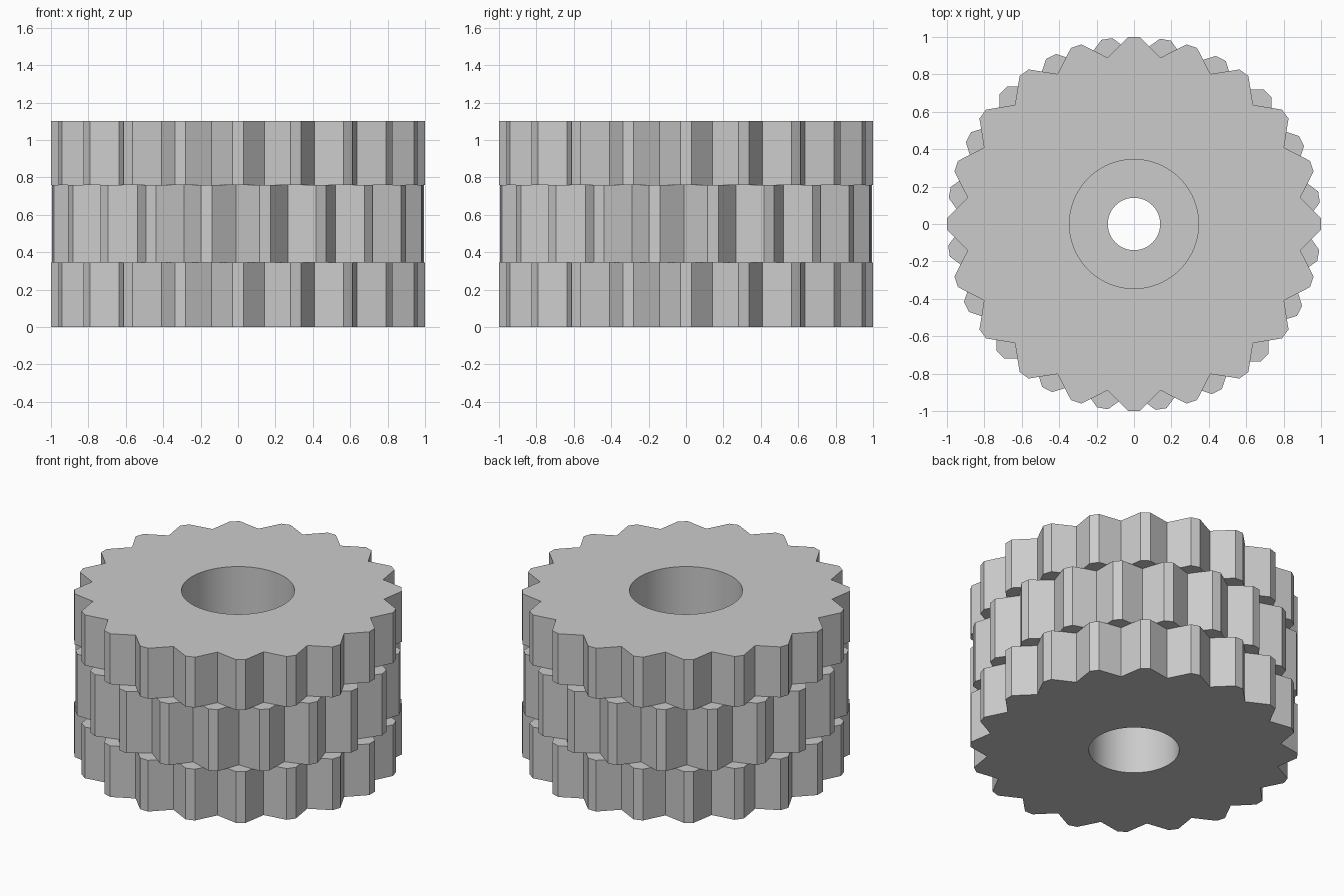
import bpy
import bmesh
from math import sin, cos, radians, pi

TEETH = 20
PITCH = 360 / TEETH
TIP_HALF = 1.7       # half width of the tooth tip, degrees
R_TIP, R_VALLEY = 1.0, 0.9
BORE_SIDES = 96

cube = bpy.data.objects.get("Cube")
if cube:
    bpy.data.objects.remove(cube, do_unlink=True)

grey = bpy.data.materials.new("plain_grey")
grey.use_nodes = True
colour = (0.6, 0.6, 0.6, 1)
grey.diffuse_color = colour
grey.node_tree.nodes["Principled BSDF"].inputs["Base Color"].default_value = colour


def tooth_outline(phase):
    """Outline of the gear: flat tip, then a pointed valley, per tooth."""
    points = []
    for i in range(TEETH):
        a = phase + i * PITCH
        for angle, r in ((a - TIP_HALF, R_TIP), (a + TIP_HALF, R_TIP),
                         (a + PITCH / 2, R_VALLEY)):
            t = radians(angle)
            points.append((r * cos(t), r * sin(t)))
    return points


def circle(radius):
    steps = [2 * pi * i / BORE_SIDES for i in range(BORE_SIDES)]
    return [(radius * cos(t), radius * sin(t)) for t in steps]


def make_gear(name, z0, z1, phase, bore):
    """Toothed ring with a round bore, closed by flat top and bottom faces."""
    bm = bmesh.new()
    caps = {z0: [], z1: []}
    for outline in (tooth_outline(phase), circle(bore)):
        rings = {z: [bm.verts.new((x, y, z)) for x, y in outline] for z in (z0, z1)}
        low, high = rings[z0], rings[z1]
        for i in range(len(outline)):
            j = (i + 1) % len(outline)
            bm.faces.new((low[i], low[j], high[j], high[i]))
        for z, ring in rings.items():
            caps[z] += [bm.edges.get((ring[i - 1], ring[i])) for i in range(len(ring))]
    for z, edges in caps.items():
        bmesh.ops.triangle_fill(bm, use_beauty=True, edges=edges, normal=(0, 0, 1))
    bmesh.ops.recalc_face_normals(bm, faces=bm.faces)

    # Smooth only the bore wall
    for f in bm.faces:
        c = f.calc_center_median()
        f.smooth = abs(f.normal.z) < 0.5 and c.xy.length < R_VALLEY / 2
    for e in bm.edges:
        if len(e.link_faces) == 2:
            e.smooth = e.calc_face_angle() < radians(15)

    mesh = bpy.data.meshes.new(name)
    bm.to_mesh(mesh)
    bm.free()
    mesh.materials.append(grey)
    obj = bpy.data.objects.new(name, mesh)
    bpy.context.collection.objects.link(obj)
    return obj


# Three stacked gears; the middle one is turned about half a tooth
make_gear("bottom_gear", 0.0, 0.345, 0, 0.276)
make_gear("middle_gear", 0.345, 0.76, PITCH / 2 - 0.7, 0.14)
make_gear("top_gear", 0.76, 1.1, 0, 0.345)
